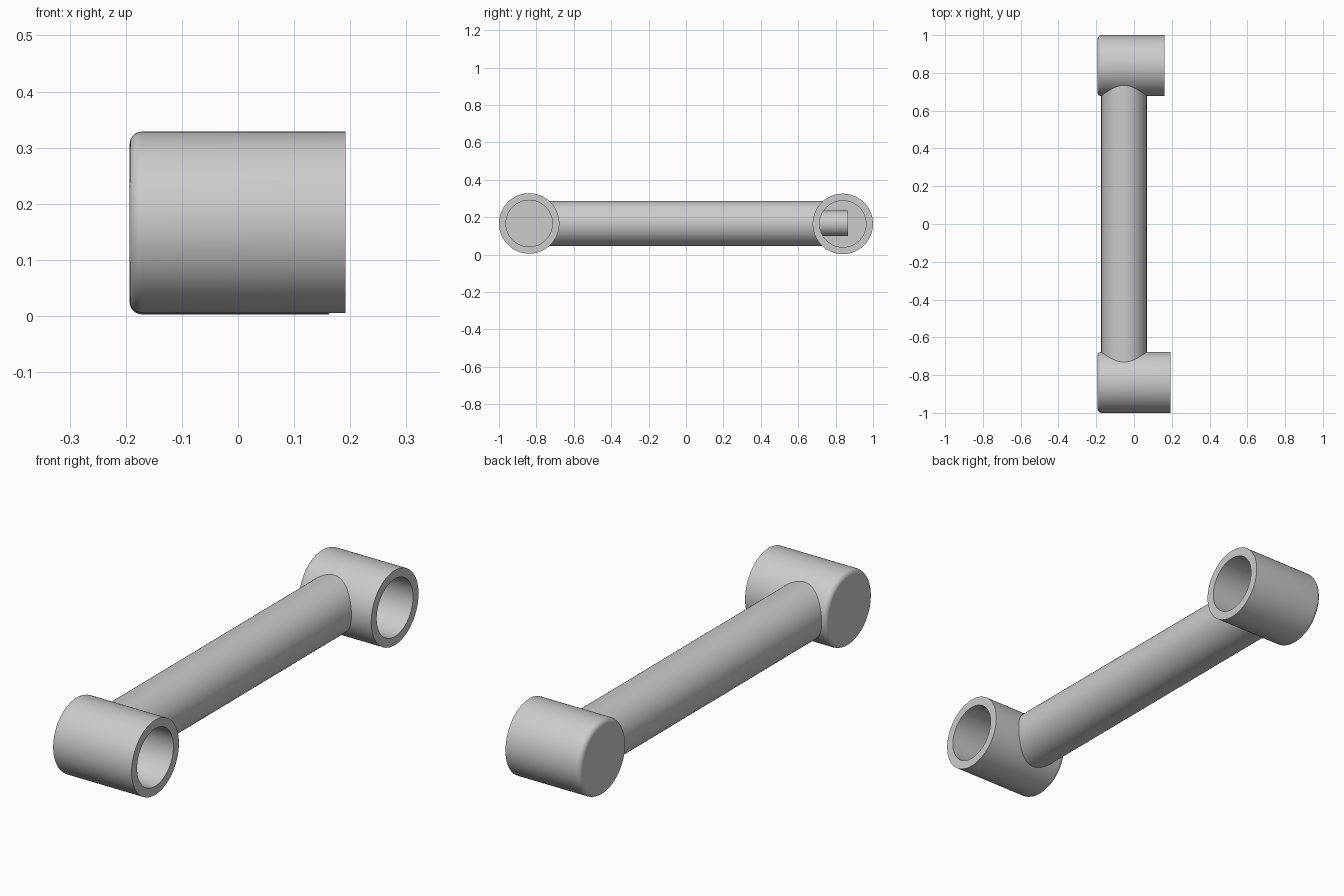
import bpy, bmesh, math
from mathutils import Matrix, Vector

old = bpy.data.objects.get("Cube")
if old:
    bpy.data.objects.remove(old, do_unlink=True)

metal = bpy.data.materials.new("plain_grey")
metal.use_nodes = True
GREY = (0.6, 0.6, 0.6, 1)
metal.diffuse_color = GREY
metal.node_tree.nodes["Principled BSDF"].inputs["Base Color"].default_value = GREY

SIDES = 96
OUTER, BORE, FILLET = 0.1615, 0.124, 0.022
CLOSED_END, FLOOR = -0.193, -0.155
ROD_X, ROD_Z, ROD_R = -0.053, 0.167, 0.1205


def finish(name, bm):
    bmesh.ops.remove_doubles(bm, verts=bm.verts, dist=1e-5)
    bmesh.ops.recalc_face_normals(bm, faces=bm.faces)
    mesh = bpy.data.meshes.new(name)
    bm.to_mesh(mesh)
    bm.free()
    mesh.materials.append(metal)
    obj = bpy.data.objects.new(name, mesh)
    bpy.context.collection.objects.link(obj)
    bpy.ops.object.select_all(action="DESELECT")
    obj.select_set(True)
    bpy.context.view_layer.objects.active = obj
    bpy.ops.object.shade_smooth_by_angle(angle=math.radians(35))
    return obj


# Sleeve: blind cup turned about the x axis, rounded at its closed end
def sleeve(name, y, z, open_end):
    profile = [(CLOSED_END, 0)]
    for i in range(9):
        a = math.pi / 2 * i / 8
        profile.append((CLOSED_END + FILLET * (1 - math.cos(a)),
                        OUTER - FILLET * (1 - math.sin(a))))
    profile += [(open_end, OUTER), (open_end, BORE), (FLOOR, BORE), (FLOOR, 0)]
    bm = bmesh.new()
    verts = [bm.verts.new((x, 0, r)) for x, r in profile]
    edges = [bm.edges.new(pair) for pair in zip(verts, verts[1:])]
    bmesh.ops.spin(bm, geom=verts + edges, cent=(0, 0, 0), axis=(1, 0, 0),
                   angle=math.tau, steps=SIDES, use_merge=True)
    obj = finish(name, bm)
    obj.location = (0, y, z)


FRONT_Y, FRONT_Z = -0.8385, 0.167
BACK_Y, BACK_Z = 0.8385, 0.1645
sleeve("front_sleeve", FRONT_Y, FRONT_Z, 0.192)
sleeve("back_sleeve", BACK_Y, BACK_Z, 0.162)


# Cylinder along y
def y_cylinder(radius, y0, y1, z, caps):
    bm = bmesh.new()
    place = Matrix.Translation((ROD_X, (y0 + y1) / 2, z)) @ Matrix.Rotation(math.pi / 2, 4, "X")
    bmesh.ops.create_cone(bm, cap_ends=caps, segments=SIDES, radius1=radius,
                          radius2=radius, depth=y1 - y0, matrix=place)
    return bm


# Connecting rod: each end follows the round sleeve wall it joins
bm = y_cylinder(ROD_R, -0.7, 0.7, ROD_Z, False)
for v in bm.verts:
    cy, cz = (FRONT_Y, FRONT_Z) if v.co.y < 0 else (BACK_Y, BACK_Z)
    reach = math.sqrt((OUTER - 0.002) ** 2 - (v.co.z - cz) ** 2)
    v.co.y = cy + reach if v.co.y < 0 else cy - reach
finish("connecting_rod", bm)

# Small peg reaching into the back bore
finish("inner_peg", y_cylinder(0.068, 0.70, 0.865, ROD_Z, True))
